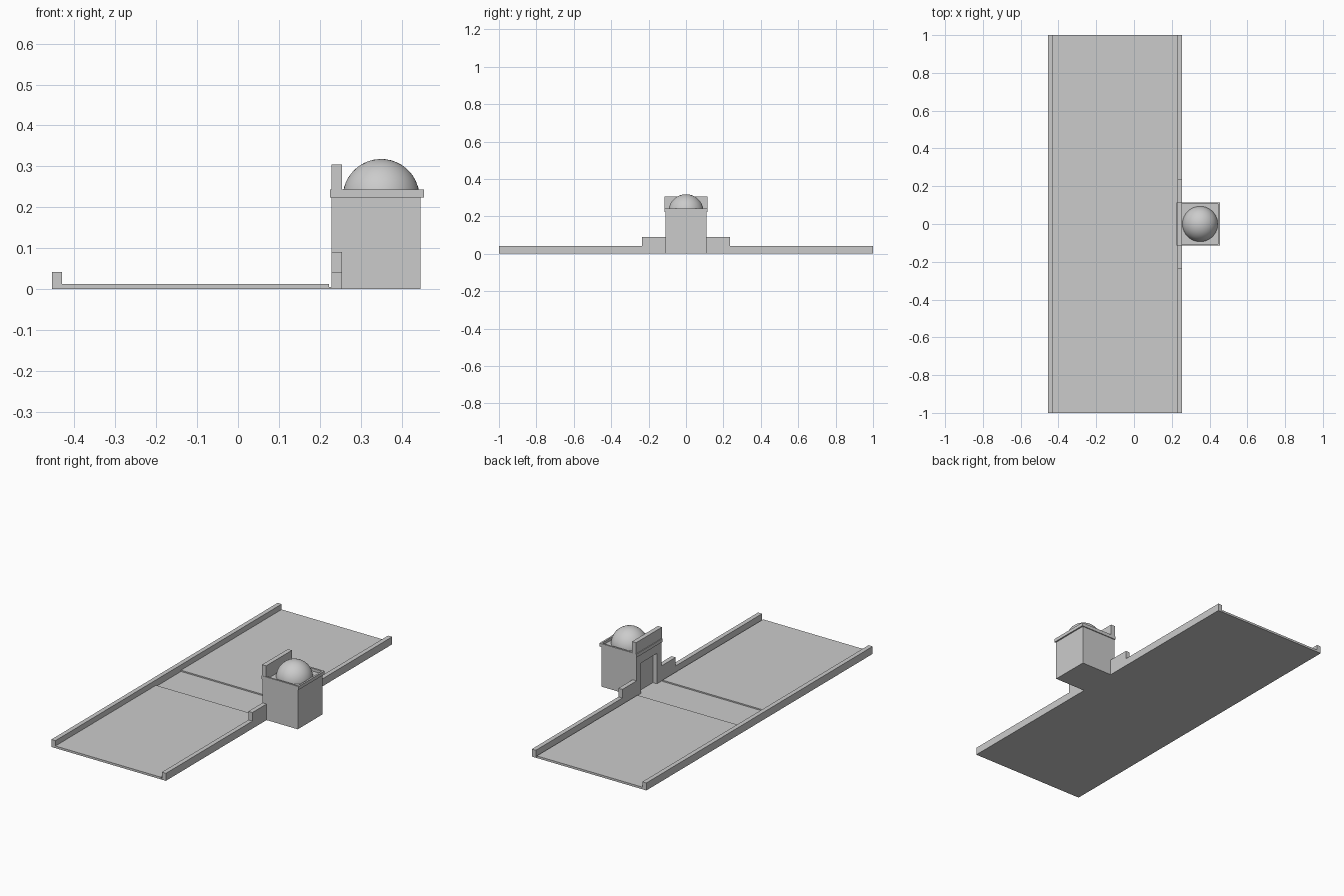
import bpy, bmesh
from mathutils import Vector

if "Cube" in bpy.data.objects:
    bpy.data.objects.remove(bpy.data.objects["Cube"])


def finish(name, bm):
    bmesh.ops.recalc_face_normals(bm, faces=bm.faces)
    me = bpy.data.meshes.new(name)
    bm.to_mesh(me)
    bm.free()
    ob = bpy.data.objects.new(name, me)
    bpy.context.collection.objects.link(ob)
    return ob


def box(name, x0, x1, y0, y1, z0, z1):
    bm = bmesh.new()
    bmesh.ops.create_cube(bm, size=1)
    for v in bm.verts:
        v.co = Vector(((x0 + x1) / 2 + v.co.x * (x1 - x0),
                       (y0 + y1) / 2 + v.co.y * (y1 - y0),
                       (z0 + z1) / 2 + v.co.z * (z1 - z0)))
    return finish(name, bm)


def wall_profile(name, pts, x0, x1):
    """Extrude a (y, z) outline along x."""
    bm = bmesh.new()
    face = bm.faces.new([bm.verts.new((x0, y, z)) for y, z in pts])
    ext = bmesh.ops.extrude_face_region(bm, geom=[face])
    moved = [g for g in ext["geom"] if isinstance(g, bmesh.types.BMVert)]
    bmesh.ops.translate(bm, verts=moved, vec=(x1 - x0, 0, 0))
    return finish(name, bm)


# Road: thin base slab with two raised decks leaving a sunken middle strip
box("base_slab", -0.43, 0.229, -1, 1, 0, 0.005)
for side, label in ((-1, "front"), (1, "back")):
    y0, y1 = sorted((side * 0.11, side))
    box(label + "_deck", -0.43, 0.223, y0, y1, 0.005, 0.012)
    # Low parapet stepping up next to the tower
    wall_profile(label + "_parapet",
                 [(side * y, z) for y, z in ((0.11, 0), (1, 0), (1, 0.042),
                  (0.235, 0.042), (0.235, 0.09), (0.11, 0.09))], 0.229, 0.254)
box("outer_parapet", -0.455, -0.43, -1, 1, 0, 0.042)

# Gatehouse with a recessed doorway facing the road
box("tower_body", 0.254, 0.447, -0.11, 0.11, 0, 0.225)
wall_profile("door_surround",
             [(-0.11, 0), (-0.07, 0), (-0.07, 0.175), (0.07, 0.175),
              (0.07, 0), (0.11, 0), (0.11, 0.225), (-0.11, 0.225)], 0.229, 0.254)
box("door_sill", 0.229, 0.254, -0.07, 0.07, 0, 0.005)

# Roof: thin plate, raised rim and the tall front screen
X0, X1, Y, T = 0.225, 0.455, 0.115, 0.01
box("roof_plate", X0, X1, -Y, Y, 0.224, 0.228)
for s, label in ((-1, "front"), (1, "back")):
    y0, y1 = sorted((s * Y, s * (Y - T)))
    box(label + "_roof_rim", X0, X1, y0, y1, 0.228, 0.243)
box("right_roof_rim", X1 - T, X1, -Y + T, Y - T, 0.228, 0.243)
box("left_roof_rim", X0, X0 + T, -Y + T, Y - T, 0.228, 0.243)
box("roof_screen", 0.229, 0.254, -0.114, 0.114, 0.228, 0.305)

# Dome: upper half of a sphere
bm = bmesh.new()
bmesh.ops.create_icosphere(bm, subdivisions=4, radius=0.094)
bmesh.ops.translate(bm, verts=bm.verts, vec=(0.35, 0, 0.224))
bmesh.ops.bisect_plane(bm, geom=bm.verts[:] + bm.edges[:] + bm.faces[:],
                       plane_co=(0, 0, 0.226), plane_no=(0, 0, 1), clear_inner=True)
for f in bm.faces:
    f.smooth = True
finish("dome", bm)
